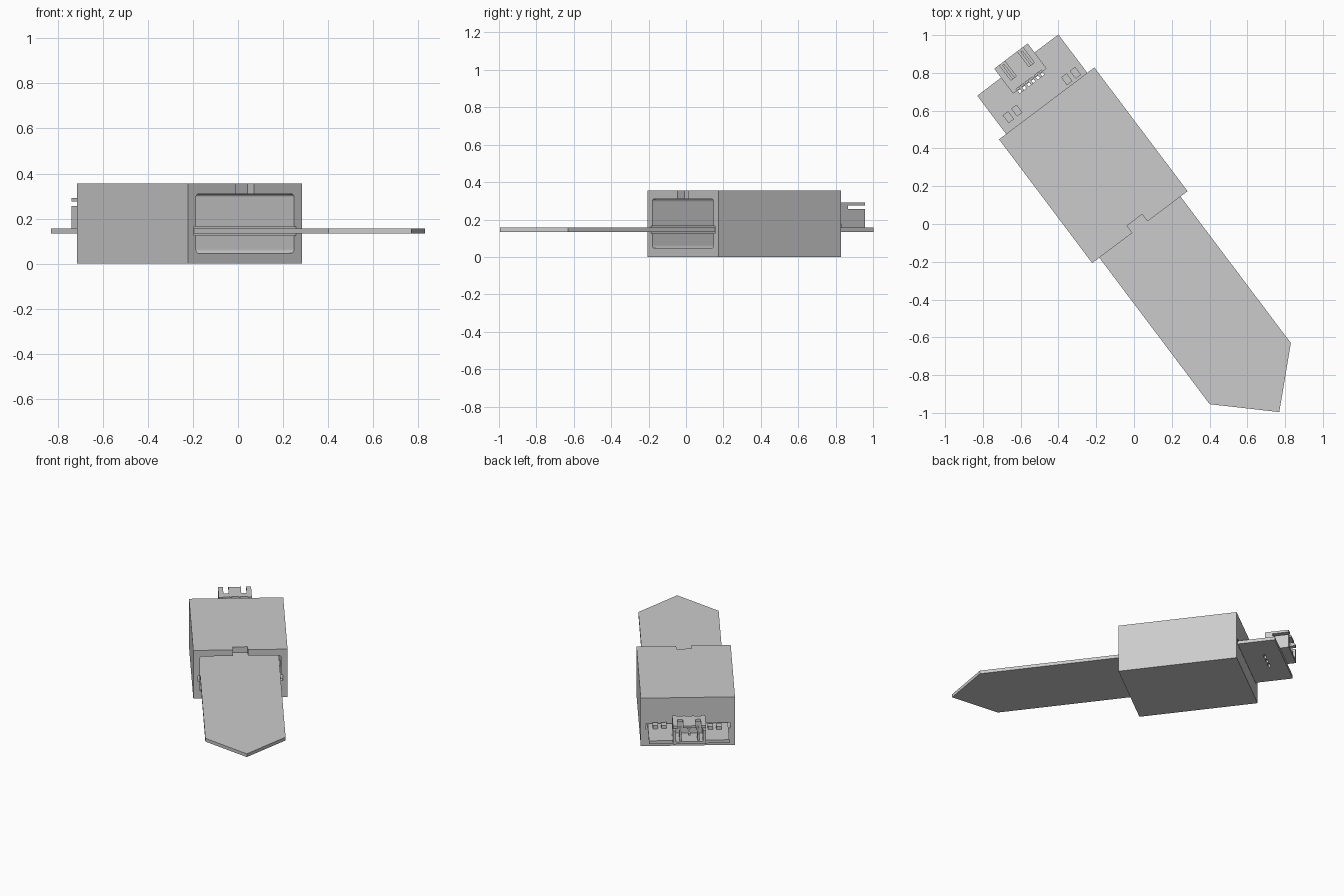
import bpy
import bmesh
import math
from mathutils import Matrix

cube = bpy.data.objects.get("Cube")
if cube:
    bpy.data.objects.remove(cube, do_unlink=True)

# One plain grey for everything
GREY = (0.6, 0.6, 0.6, 1.0)
grey = bpy.data.materials.new("plain_grey")
grey.use_nodes = True
grey.diffuse_color = GREY
grey.node_tree.nodes["Principled BSDF"].inputs["Base Color"].default_value = GREY

TURN = Matrix.Rotation(math.radians(37), 4, "Z")
MID = 0.015          # centre line of the device
BOARD_Z = (0.133, 0.157)


def finish(name, bm):
    """Turn a bmesh into a diagonal-standing object."""
    bmesh.ops.recalc_face_normals(bm, faces=bm.faces[:])
    mesh = bpy.data.meshes.new(name)
    bm.to_mesh(mesh)
    bm.free()
    mesh.materials.append(grey)
    ob = bpy.data.objects.new(name, mesh)
    ob.matrix_world = TURN
    bpy.context.scene.collection.objects.link(ob)
    return ob


def block(name, x, y, z, round_y=0):
    """Box from ranges; round_y rounds the edges running front to back."""
    bm = bmesh.new()
    bmesh.ops.create_cube(bm, size=1)
    for v in bm.verts:
        v.co = [r[0] if c < 0 else r[1] for c, r in zip(v.co, (x, y, z))]
    if round_y:
        edges = [e for e in bm.edges
                 if abs(e.verts[0].co.y - e.verts[1].co.y) > 1e-4]
        bmesh.ops.bevel(bm, geom=edges, offset=round_y, segments=4,
                        profile=0.5, affect="EDGES")
    return finish(name, bm)


def plate(name, outline, z):
    """Extruded flat outline."""
    bm = bmesh.new()
    face = bm.faces.new([bm.verts.new((x, y, z[0])) for x, y in outline])
    top = bmesh.ops.extrude_face_region(bm, geom=[face])["geom"]
    bmesh.ops.translate(bm, vec=(0, 0, z[1] - z[0]),
                        verts=[g for g in top if isinstance(g, bmesh.types.BMVert)])
    return finish(name, bm)


def carve(ob, cutters):
    """Subtract cutters, bake the result and discard them."""
    for c in cutters:
        mod = ob.modifiers.new("cut", "BOOLEAN")
        mod.operation, mod.solver, mod.object = "DIFFERENCE", "EXACT", c
    bpy.context.view_layer.update()
    deps = bpy.context.evaluated_depsgraph_get()
    baked = bpy.data.meshes.new_from_object(ob.evaluated_get(deps))
    ob.modifiers.clear()
    ob.data = baked
    for c in cutters:
        bpy.data.objects.remove(c, do_unlink=True)


def span(centre, width):
    return (centre - width / 2, centre + width / 2)


# Hollow housing: cavity, board groove through the back wall, top notch
housing = block("housing", span(MID, 0.632), (-0.032, 0.788), (0, 0.355))
carve(housing, [
    block("cavity", span(MID, 0.544), (-0.1, 0.743), (0.047, 0.31), 0.015),
    block("groove", span(MID, 0.568), (-0.11, 0.9), (0.125, 0.165)),
    block("notch", span(MID, 0.1), (-0.12, 0.015), (0.28, 0.4)),
])

# Pointed circuit board running through the housing
half = 0.269
board = plate("board", [(MID - half, 1.042), (MID - half, -1.003), (MID, -1.258),
                        (MID + half, -1.003), (MID + half, 1.042)], BOARD_Z)
pin_x = [MID + i * 0.06 for i in (-1, 0, 1)]
carve(board, [block("pin_slot", span(x, 0.045), (0.917, 0.933), (0.1, 0.2))
              for x in pin_x])

# Small chips on either side of the board
for x, y in ((-0.191, 0.852), (-0.134, 0.853), (0.177, 0.826), (0.234, 0.826)):
    block("chip", span(x, 0.036), span(y, 0.052), (BOARD_Z[1], 0.18))

# Plug socket overhanging the tail of the board
socket = block("socket", span(MID, 0.222), (0.936, 1.102), (BOARD_Z[1], 0.292))
latch_x = [MID - 0.06, MID + 0.06]
carve(socket, [
    block("mouth", span(MID, 0.18), (0.966, 1.2), (0.175, 0.275)),
    block("side_gap", span(MID, 0.3), (0.99, 1.21), (0.256, 0.275)),
] + [block("latch_slot", span(x, 0.036), (1.0, 1.22), (0.24, 0.32)) for x in latch_x]
  + [block("pin_recess", span(x, 0.048), (0.9, 0.946), (0.17, 0.32)) for x in pin_x])

# Latch ribs inside the socket slots, and the contact pins
for x in latch_x:
    block("latch_rib", span(x, 0.012), (0.96, 1.09), (0.17, 0.225))
for x in pin_x:
    block("contact_pin", span(x, 0.014), (0.915, 1.07), (0.205, 0.219))
    block("pin_foot", span(x, 0.014), (0.915, 0.935), (BOARD_Z[1] - 0.01, 0.21))
